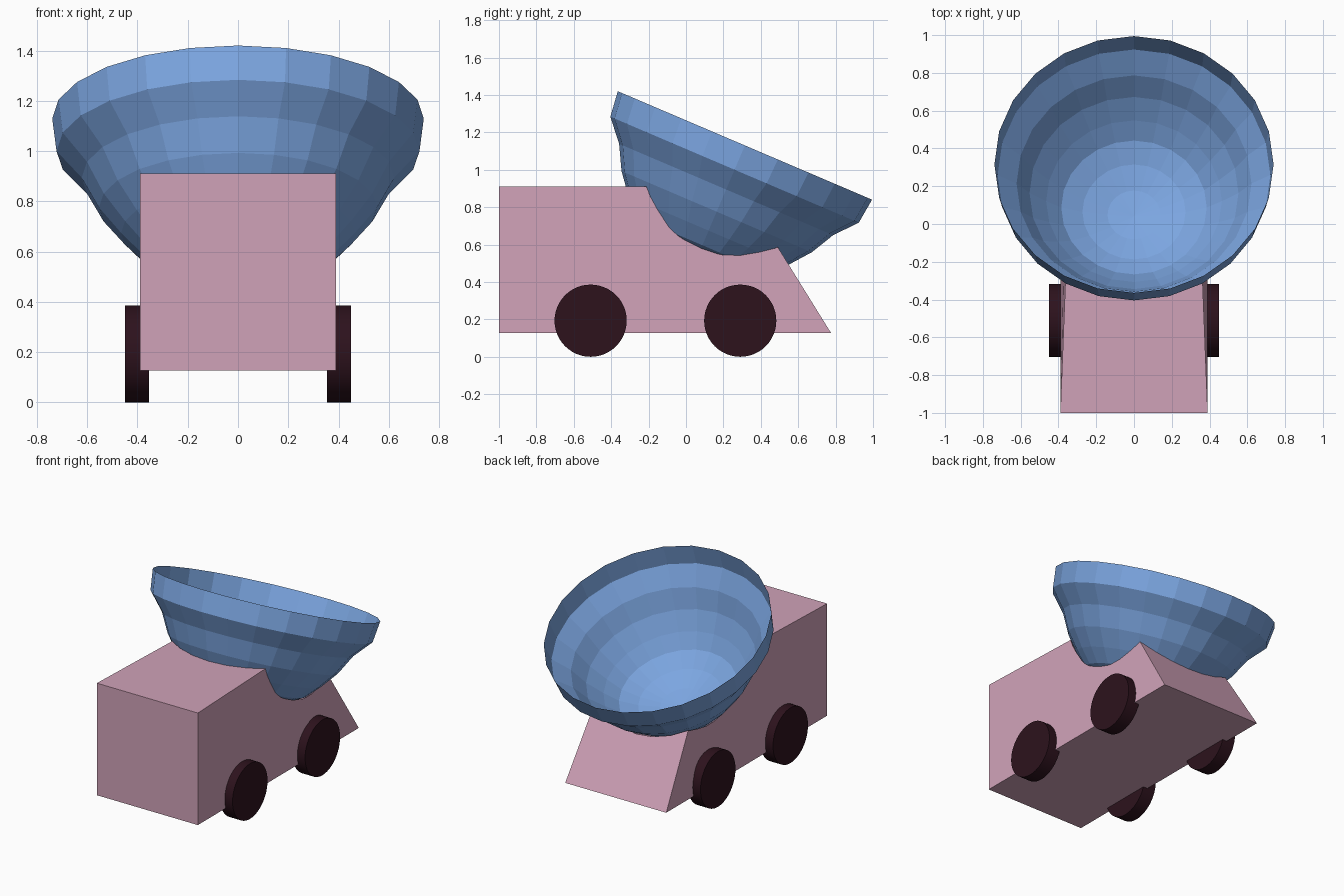
import bpy, bmesh
from math import radians, sin, cos, pi

if "Cube" in bpy.data.objects:
    bpy.data.objects.remove(bpy.data.objects["Cube"])


def material(name, color):
    m = bpy.data.materials.new(name)
    m.diffuse_color = (*color, 1)
    m.use_nodes = True
    m.node_tree.nodes["Principled BSDF"].inputs["Base Color"].default_value = m.diffuse_color
    return m


PINK = material("pink", (0.63, 0.36, 0.48))
BLUE = material("blue", (0.20, 0.38, 0.75))
DARK = material("dark", (0.026, 0.006, 0.012))


def finish(name, bm, mat):
    bmesh.ops.recalc_face_normals(bm, faces=bm.faces)
    mesh = bpy.data.meshes.new(name)
    bm.to_mesh(mesh)
    bm.free()
    mesh.materials.append(mat)
    ob = bpy.data.objects.new(name, mesh)
    bpy.context.collection.objects.link(ob)
    return ob


# Bowl profile: radius and height below the rim centre
PROFILE = [(0.739, 0), (0.722, -0.141), (0.622, -0.256), (0.553, -0.385),
           (0.465, -0.495), (0.385, -0.58), (0.273, -0.64), (0.14, -0.68)]
POLE = -0.695


def make_bowl(name, grow=0.0, closed=False, sides=24):
    bm = bmesh.new()
    rings = [[bm.verts.new(((r + grow) * cos(2 * pi * i / sides),
                            (r + grow) * sin(2 * pi * i / sides), h - grow))
              for i in range(sides)] for r, h in PROFILE]
    for a, b in zip(rings, rings[1:]):
        for i in range(sides):
            j = (i + 1) % sides
            bm.faces.new((a[i], b[i], b[j], a[j]))
    pole = bm.verts.new((0, 0, POLE - grow))
    for i in range(sides):
        bm.faces.new((rings[-1][i], pole, rings[-1][(i + 1) % sides]))
    if closed:
        bm.faces.new(rings[0])
    ob = finish(name, bm, BLUE)
    ob.location = (0, 0.315, 1.13)
    ob.rotation_euler.x = -radians(23.1)
    return ob


bowl = make_bowl("bowl")

# Wedge-nosed body, its top narrowing slightly towards the nose
bm = bmesh.new()
outline = [(-1, 0.128, 0.39), (-1, 0.91, 0.39), (0.29, 0.91, 0.34), (0.775, 0.128, 0.39)]
left = [bm.verts.new((-x, y, z)) for y, z, x in outline]
right = [bm.verts.new((x, y, z)) for y, z, x in outline]
bm.faces.new(left)
bm.faces.new(right)
for i in range(4):
    j = (i + 1) % 4
    bm.faces.new((left[i], left[j], right[j], right[i]))
body = finish("body", bm, PINK)

# Hollow in the body where the bowl sits
cutter = make_bowl("bowl_cutter", 0.003, True)
cutter.hide_render = True
mod = body.modifiers.new("bowl_hollow", "BOOLEAN")
mod.operation = "DIFFERENCE"
mod.solver = "EXACT"
mod.object = cutter
bpy.context.view_layer.objects.active = body
bpy.ops.object.modifier_apply(modifier=mod.name)
bpy.data.objects.remove(cutter)

# Wheels
for side, sx in (("left", -1), ("right", 1)):
    for end, y in (("front", -0.51), ("back", 0.29)):
        bpy.ops.mesh.primitive_cylinder_add(
            vertices=48, radius=0.193, depth=0.095,
            location=(sx * 0.4025, y, 0.193), rotation=(0, pi / 2, 0))
        wheel = bpy.context.object
        wheel.name = f"{end}_{side}_wheel"
        wheel.data.materials.append(DARK)
        bpy.ops.object.shade_smooth_by_angle(angle=radians(30))
